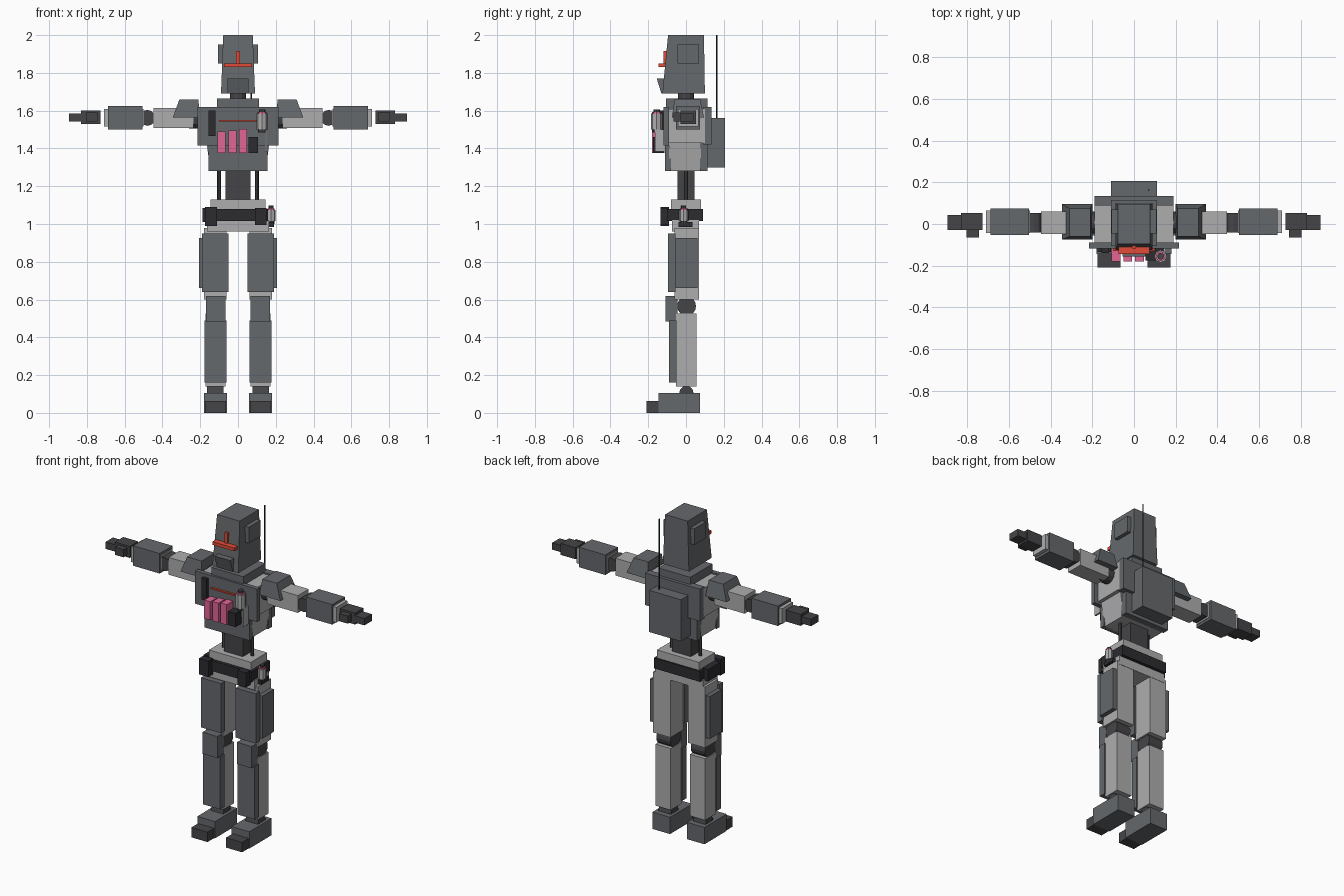
import bpy, bmesh, math
from mathutils import Matrix, Vector

if "Cube" in bpy.data.objects:
    bpy.data.objects.remove(bpy.data.objects["Cube"])


def material(name, rgb):
    m = bpy.data.materials.new(name)
    m.diffuse_color = (*rgb, 1)
    m.use_nodes = True
    m.node_tree.nodes["Principled BSDF"].inputs["Base Color"].default_value = m.diffuse_color
    return m


LIGHT = material("light_grey", (0.42, 0.42, 0.43))
PLATE = material("plate_grey", (0.13, 0.14, 0.15))
DARK = material("dark_grey", (0.06, 0.06, 0.065))
BLACK = material("black", (0.025, 0.025, 0.03))
RED = material("red_glow", (0.75, 0.07, 0.04))
PINK = material("pink", (0.75, 0.13, 0.3))


def finish(name, bm, mat):
    bmesh.ops.recalc_face_normals(bm, faces=bm.faces)
    me = bpy.data.meshes.new(name)
    bm.to_mesh(me)
    bm.free()
    me.materials.append(mat)
    ob = bpy.data.objects.new(name, me)
    bpy.context.collection.objects.link(ob)
    return ob


def box(name, mat, x, y, z, top_x=None, top_y=None, side=1):
    """Box from ranges; optional other x / y ranges at the top give a taper."""
    bm = bmesh.new()
    bmesh.ops.create_cube(bm, size=1)
    for v in bm.verts:
        up = v.co.z > 0
        rx = top_x if up and top_x else x
        ry = top_y if up and top_y else y
        v.co = Vector((side * rx[v.co.x > 0], ry[v.co.y > 0], z[up]))
    return finish(name, bm, mat)


def rod(name, mat, a, b, r, sides=12, side=1):
    """Cylinder running from point a to point b."""
    a, b = Vector(a), Vector(b)
    a.x *= side
    b.x *= side
    bm = bmesh.new()
    bmesh.ops.create_cone(bm, cap_ends=True, segments=sides, radius1=r, radius2=r, depth=(b - a).length)
    rot = (b - a).to_track_quat('Z', 'Y').to_matrix().to_4x4()
    bmesh.ops.transform(bm, matrix=Matrix.Translation((a + b) / 2) @ rot, verts=bm.verts)
    return finish(name, bm, mat)


def grenade(name, x, y, z0, z1, r):
    """Canister with a neck, pink band, cap and lever."""
    rod(name + "_body", LIGHT, (x, y, z0), (x, y, z1), r, 8)
    rod(name + "_base", DARK, (x, y, z0 - 0.015), (x, y, z0), r * 0.75, 8)
    rod(name + "_band", PINK, (x, y, z1), (x, y, z1 + 0.008), r * 0.8, 8)
    rod(name + "_cap", DARK, (x, y, z1 + 0.008), (x, y, z1 + 0.022), r * 0.55, 8)


# Head
box("head", PLATE, (-.09, .09), (-.125, .10), (1.69, 2.0), (-.078, .078), (-.095, .095))
box("jaw", PLATE, (-.055, .055), (-.13, -.09), (1.69, 1.77), None, (-.155, -.09))
box("visor_slit", RED, (-.075, .075), (-.145, -.105), (1.83, 1.85))
box("visor_stem", RED, (-.01, .01), (-.118, -.09), (1.85, 1.915))
rod("neck", DARK, (0, 0, 1.62), (0, 0, 1.72), .042)

# Torso
box("collar", PLATE, (-.11, .11), (-.105, .115), (1.58, 1.665))
box("chest_core", LIGHT, (-.19, .19), (-.10, .10), (1.43, 1.61))
box("belly_core", LIGHT, (-.145, .145), (-.09, .08), (1.28, 1.45), (-.17, .17))
box("chest_plate", PLATE, (-.215, .215), (-.118, -.09), (1.415, 1.62))
box("belly_plate", PLATE, (-.155, .155), (-.11, -.08), (1.28, 1.43))
box("upper_back_plate", PLATE, (-.19, .19), (.09, .135), (1.42, 1.62))
box("lower_back_plate", PLATE, (-.155, .155), (.075, .115), (1.28, 1.43))
box("chest_light", RED, (-.1, .1), (-.13, -.11), (1.542, 1.55))
box("backpack", PLATE, (-.11, .11), (.11, .207), (1.30, 1.56))
rod("antenna", BLACK, (.07, .163, 1.54), (.07, .163, 2.0), .004, 6)

# Chest gear
for i in range(3):
    x = -.087 + .057 * i
    box(f"magazine_{i + 1}", PINK, (x - .021, x + .021), (-.18, -.115), (1.375, 1.49 + .006 * i))
box("chest_pouch", BLACK, (.055, .105), (-.175, -.115), (1.375, 1.46))
box("radio_strip", BLACK, (-.155, -.12), (-.14, -.115), (1.465, 1.60))
box("grenade_strap", LIGHT, (.142, .154), (-.165, -.115), (1.385, 1.50))
grenade("chest_grenade", .128, -.155, 1.50, 1.585, .03)

# Waist and hips
rod("spine_front", DARK, (0, -.005, 1.12), (0, -.005, 1.29), .03)
box("spine", DARK, (-.065, .065), (-.045, .045), (1.12, 1.29))
box("hip_top", LIGHT, (-.145, .145), (-.08, .08), (1.08, 1.13))
box("hip_base", LIGHT, (-.165, .165), (-.075, .07), (.96, 1.02))
box("belt", BLACK, (-.16, .16), (-.10, .09), (1.015, 1.08))
box("belt_side_pouch", BLACK, (-.188, -.15), (-.07, .05), (1.01, 1.085))
box("belt_pouch_left", BLACK, (-.175, -.11), (-.135, -.09), (.99, 1.09))
box("belt_pouch_right", BLACK, (.09, .15), (-.135, -.09), (.995, 1.085))
box("belt_clip", BLACK, (.15, .19), (-.04, .035), (.985, 1.01))
grenade("hip_grenade", .175, -.012, 1.015, 1.075, .024)

# Paired parts
for s, tag in ((1, "left"), (-1, "right")):
    box(f"ear_{tag}", PLATE, (.075, .107), (-.045, .07), (1.85, 1.95), side=s)
    rod(f"waist_piston_{tag}", DARK, (.1, 0, 1.12), (.1, 0, 1.29), .01, 8, s)

    # Arm
    rod(f"shoulder_joint_{tag}", DARK, (.17, .005, 1.555), (.26, .005, 1.555), .05, 12, s)
    box(f"shoulder_pad_{tag}", PLATE, (.2, .345), (-.075, .095), (1.565, 1.66),
        (.21, .31), (-.06, .075), s)
    box(f"upper_arm_{tag}", LIGHT, (.235, .447), (-.047, .06), (1.507, 1.615), side=s)
    rod(f"elbow_{tag}", DARK, (.48, -.042, 1.562), (.48, .053, 1.562), .042, 12, s)
    box(f"forearm_{tag}", LIGHT, (.5, .71), (-.043, .065), (1.515, 1.61), side=s)
    box(f"forearm_plate_{tag}", PLATE, (.505, .688), (-.052, .075), (1.5, 1.625), side=s)
    box(f"palm_{tag}", DARK, (.727, .83), (-.03, .052), (1.53, 1.602), side=s)
    box(f"fingers_{tag}", DARK, (.825, .895), (-.03, .043), (1.542, 1.585), side=s)
    box(f"thumb_{tag}", DARK, (.745, .805), (-.065, -.02), (1.542, 1.59), side=s)

    # Leg
    box(f"thigh_{tag}", LIGHT, (.06, .18), (-.06, .068), (.60, .98), side=s)
    box(f"thigh_plate_{tag}", PLATE, (.05, .19), (-.095, -.055), (.64, .95), side=s)
    box(f"thigh_side_plate_{tag}", PLATE, (.175, .207), (-.055, .06), (.66, .925), side=s)
    rod(f"knee_joint_{tag}", DARK, (.07, .003, .565), (.168, .003, .565), .05, 16, s)
    box(f"knee_pad_{tag}", PLATE, (.067, .17), (-.108, -.045), (.485, .62), side=s)
    box(f"shin_{tag}", LIGHT, (.067, .172), (-.052, .056), (.14, .525), side=s)
    box(f"shin_plate_{tag}", PLATE, (.06, .178), (-.09, -.048), (.16, .49), side=s)
    rod(f"ankle_{tag}", DARK, (.077, .002, .105), (.163, .002, .105), .038, 12, s)
    box(f"foot_{tag}", PLATE, (.058, .18), (-.145, .075), (0, .105), side=s)
    box(f"toe_{tag}", DARK, (.064, .175), (-.21, -.14), (0, .062), side=s)
